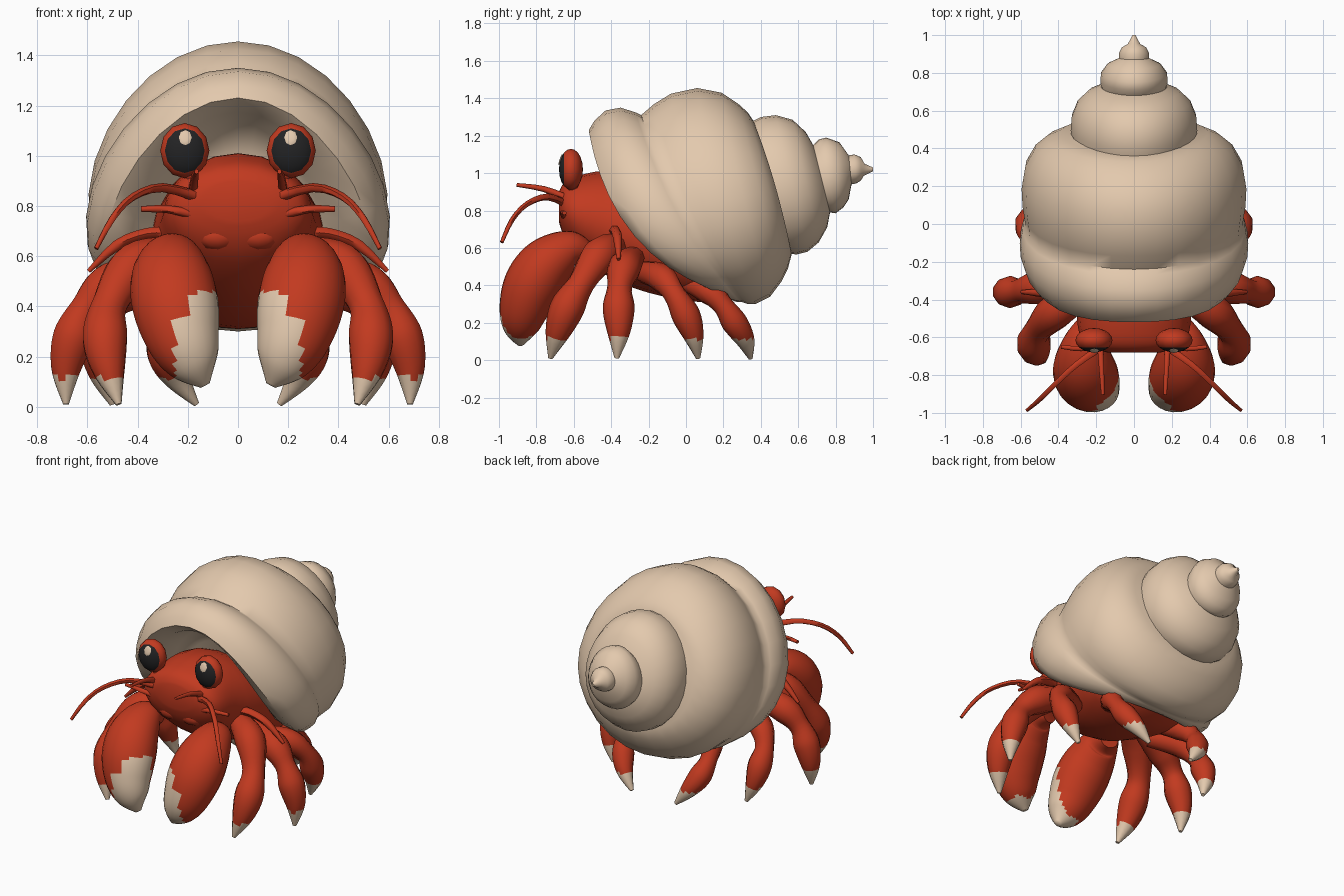
import bpy, bmesh, math
from mathutils import Vector, Matrix


def material(name, rgb):
    m = bpy.data.materials.new(name)
    m.diffuse_color = (*rgb, 1)
    return m


RED = material("crab red", (0.54, 0.042, 0.014))
TAN = material("shell tan", (0.77, 0.585, 0.42))
BLACK = material("eye black", (0.017, 0.017, 0.018))


def finish(name, bm, mats, rule=None, mirror=False, angle=60):
    """Turn a bmesh into a smooth shaded object; rule(centre) picks the material."""
    bmesh.ops.recalc_face_normals(bm, faces=bm.faces[:])
    for f in bm.faces:
        if rule and rule(f.calc_center_median()):
            f.material_index = 1
    me = bpy.data.meshes.new(name)
    bm.to_mesh(me)
    bm.free()
    for m in mats:
        me.materials.append(m)
    ob = bpy.data.objects.new(name, me)
    bpy.context.collection.objects.link(ob)
    bpy.ops.object.select_all(action='DESELECT')
    ob.select_set(True)
    bpy.context.view_layer.objects.active = ob
    bpy.ops.object.shade_smooth_by_angle(angle=math.radians(angle))
    if mirror:
        ob.modifiers.new("Mirror", 'MIRROR').use_mirror_merge = False
    return ob


def skin(rings):
    """Join a row of equal rings into a closed skin."""
    bm = bmesh.new()
    vs = [[bm.verts.new(p) for p in r] for r in rings]
    n = len(vs[0])
    for a, b in zip(vs, vs[1:]):
        for i in range(n):
            j = (i + 1) % n
            bm.faces.new((a[i], a[j], b[j], b[i]))
    bm.faces.new(vs[0][::-1])
    bm.faces.new(vs[-1])
    return bm


def spline(pts, steps):
    """Catmull-Rom curve through tuples of any size."""
    p = [Vector(q) for q in [pts[0], *pts, pts[-1]]]
    out = []
    for a, b, c, d in zip(p, p[1:], p[2:], p[3:]):
        for s in range(steps):
            t = s / steps
            out.append(0.5 * (2 * b + (c - a) * t + (2 * a - 5 * b + 4 * c - d) * t ** 2
                              + (3 * b - a - 3 * c + d) * t ** 3))
    return out + [p[-1]]


def limb(name, pts, ref, sides=10, steps=4, aspect=1.0, rule=None):
    """Mirrored tube through (x, y, z, radius) points."""
    c = spline(pts, steps)
    rings = []
    for i, q in enumerate(c):
        t = (c[min(i + 1, len(c) - 1)].xyz - c[max(i - 1, 0)].xyz).normalized()
        u = (Vector(ref) - t * t.dot(Vector(ref))).normalized()
        v = t.cross(u)
        r = max(q.w, 0.004)
        rings.append([q.xyz + r * (u * math.cos(k * math.tau / sides)
                                   + v * aspect * math.sin(k * math.tau / sides))
                      for k in range(sides)])
    return finish(name, skin(rings), [RED, TAN], rule, True)


def ball(bm, centre, radii, turn=0.0, seg=12, rows=10):
    """Ellipsoid with its poles along y."""
    mat = (Matrix.Translation(centre) @ Matrix.Rotation(turn, 4, 'X')
           @ Matrix.Diagonal((*radii, 1)) @ Matrix.Rotation(math.pi / 2, 4, 'X'))
    bmesh.ops.create_uvsphere(bm, u_segments=seg, v_segments=rows, radius=1, matrix=mat)


# Shell: tilted egg-shaped rings given by top (y, z), bottom (y, z), half width, forward sag
def whorl(ty, tz, by, bz, w, sag=0.0, n=28):
    c, h = Vector((0, ty + by, tz + bz)) / 2, Vector((0, ty - by, tz - bz)) / 2
    ring = []
    for k in range(n):
        s, co = math.sin(k * math.tau / n), math.cos(k * math.tau / n)
        x = w * s * (1 - 0.07 * co)
        ring.append(c + h * co + Vector((x, -0.7 * sag * s * s, -0.7 * sag * s * s)))
    return ring


body_whorls = [
    (-0.22, 1.02, -0.15, 0.52, 0.24, 0), (-0.30, 1.13, 0.10, 0.43, 0.34, 0.14),
    (-0.45, 1.175, 0.21, 0.38, 0.43, 0.18), (-0.52, 1.23, 0.22, 0.35, 0.53, 0.18),
    (-0.49, 1.28, 0.24, 0.325, 0.575, 0.16), (-0.43, 1.335, 0.26, 0.315, 0.60, 0.13),
    (-0.35, 1.35, 0.28, 0.31, 0.605, 0.10), (-0.27, 1.325, 0.29, 0.31, 0.59, 0.07),
    (-0.24, 1.31, 0.30, 0.31, 0.575, 0.06), (-0.17, 1.37, 0.315, 0.305, 0.58, 0.06),
    (-0.08, 1.425, 0.33, 0.30, 0.59, 0.05), (0.06, 1.455, 0.37, 0.30, 0.595, 0.04),
    (0.19, 1.43, 0.45, 0.34, 0.575, 0.02), (0.28, 1.37, 0.51, 0.42, 0.525, 0),
    (0.33, 1.325, 0.545, 0.49, 0.465, -0.01), (0.36, 1.28, 0.565, 0.565, 0.39, -0.02)]
spire_whorls = [
    (0.34, 1.27, 0.555, 0.57, 0.33), (0.40, 1.30, 0.59, 0.565, 0.335),
    (0.48, 1.31, 0.65, 0.58, 0.33), (0.57, 1.285, 0.71, 0.63, 0.30),
    (0.64, 1.22, 0.755, 0.71, 0.24), (0.68, 1.15, 0.77, 0.79, 0.175),
    (0.71, 1.18, 0.80, 0.785, 0.178), (0.75, 1.19, 0.84, 0.815, 0.175),
    (0.82, 1.165, 0.87, 0.86, 0.14), (0.87, 1.095, 0.885, 0.94, 0.08),
    (0.90, 1.10, 0.91, 0.945, 0.08), (0.935, 1.085, 0.935, 0.96, 0.065),
    (0.955, 1.05, 0.95, 0.985, 0.033), (1.0, 1.03, 1.0, 1.01, 0.008)]
finish("shell_body_whorl", skin([whorl(*r) for r in body_whorls]), [TAN])
finish("shell_spire", skin([whorl(*r) for r in spire_whorls]), [TAN])

# Body: rings given by y, bottom, top, half width
sections = spline([(-0.68, 0.74, 0.90, 0.14), (-0.65, 0.66, 0.95, 0.24), (-0.58, 0.57, 0.985, 0.29),
                   (-0.42, 0.45, 1.01, 0.31), (-0.20, 0.36, 0.95, 0.35),
                   (0.08, 0.31, 0.72, 0.34), (0.25, 0.34, 0.52, 0.20)], 3)
rings = [[Vector((w * math.cos(a), y, (lo + hi) / 2 + (hi - lo) / 2 * math.sin(a)))
          for a in [k * math.tau / 20 for k in range(20)]] for y, lo, hi, w in sections]
finish("body", skin(rings), [RED])

# Mouth parts, a low chin on each side
bm = bmesh.new()
ball(bm, (0.08, -0.60, 0.68), (0.09, 0.06, 0.06), 0.3, 10, 6)
finish("mouth_parts", bm, [RED], mirror=True)

# Eyes with black fronts and light glints, on stalks
bm = bmesh.new()
ball(bm, (0.212, -0.615, 1.02), (0.098, 0.064, 0.11))
finish("eyes", bm, [RED, BLACK], lambda c: c.y < -0.656, True)
bm = bmesh.new()
ball(bm, (0.21, -0.671, 1.072), (0.026, 0.005, 0.032), -0.33, 8, 6)
finish("eye_glints", bm, [TAN], mirror=True)
limb("eye_stalks", [(0.165, -0.56, 0.82, 0.04), (0.175, -0.60, 0.9, 0.03),
                    (0.195, -0.605, 0.97, 0.035)], (1, 0, 0), 8, 2)

# Antennae and feelers
limb("long_antennae", [(0.14, -0.63, 0.83, 0.024), (0.30, -0.74, 0.873, 0.018),
                       (0.42, -0.85, 0.835, 0.016), (0.50, -0.93, 0.75, 0.014),
                       (0.565, -0.985, 0.63, 0.01)], (0, 0, 1), 6, 3)
limb("front_feelers", [(0.18, -0.62, 0.86, 0.02), (0.172, -0.76, 0.915, 0.016),
                       (0.165, -0.905, 0.937, 0.01)], (0, 0, 1), 6, 3)
limb("side_feelers", [(0.15, -0.64, 0.76, 0.02), (0.28, -0.66, 0.787, 0.016),
                      (0.385, -0.65, 0.787, 0.012)], (0, 0, 1), 6, 3)
limb("small_limbs", [(0.26, -0.39, 0.69, 0.03), (0.36, -0.375, 0.69, 0.026),
                     (0.48, -0.365, 0.645, 0.024), (0.595, -0.36, 0.54, 0.01)], (0, 1, 0), 6, 3)

# Claws, light on the inner front finger
limb("claws", [(0.24, -0.52, 0.57, 0.06), (0.26, -0.62, 0.59, 0.115), (0.265, -0.735, 0.52, 0.16),
               (0.25, -0.815, 0.41, 0.172), (0.22, -0.865, 0.28, 0.15),
               (0.175, -0.885, 0.17, 0.105), (0.13, -0.885, 0.085, 0.02)],
     (1, 0, 0), 24, 8, 0.9,
     lambda c: c.z < 0.46 and c.y < -0.82 and c.x < (0.18 if c.z > 0.36 else 0.25))

# Walking legs, with light tips
legs = {
    "first_legs": [(0.24, -0.36, 0.62, 0.06), (0.41, -0.46, 0.56, 0.095), (0.51, -0.56, 0.41, 0.072),
                   (0.53, -0.635, 0.28, 0.092), (0.515, -0.685, 0.15, 0.068), (0.475, -0.725, 0.01, 0.012)],
    "second_legs": [(0.30, -0.28, 0.55, 0.06), (0.50, -0.33, 0.49, 0.09), (0.605, -0.355, 0.39, 0.066),
                    (0.655, -0.36, 0.28, 0.085), (0.685, -0.36, 0.15, 0.062), (0.685, -0.37, 0.01, 0.012)],
    "third_legs": [(0.30, -0.22, 0.47, 0.06), (0.47, -0.13, 0.44, 0.075), (0.55, -0.06, 0.35, 0.06),
                   (0.555, 0.0, 0.24, 0.076), (0.54, 0.04, 0.13, 0.055), (0.50, 0.065, 0.01, 0.012)],
    "fourth_legs": [(0.20, 0.0, 0.42, 0.05), (0.28, 0.12, 0.37, 0.07), (0.31, 0.20, 0.29, 0.055),
                    (0.29, 0.26, 0.20, 0.07), (0.24, 0.315, 0.11, 0.052), (0.165, 0.345, 0.01, 0.012)],
}
for name, path in legs.items():
    limb(name, path, (0, 1, 0), 10, 6, rule=lambda c: c.z < 0.115)
